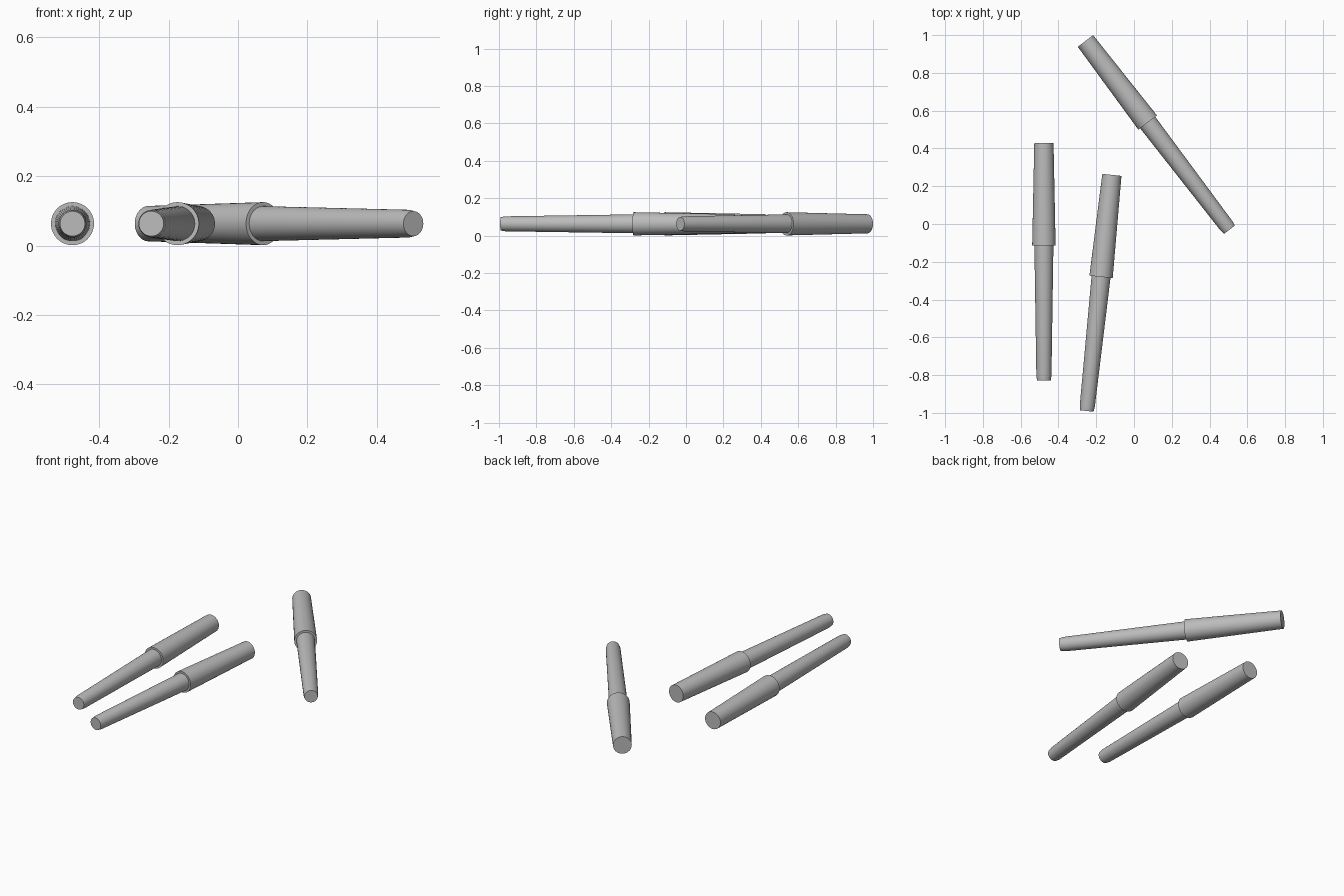
import bpy, bmesh, math
from mathutils import Vector, Matrix

if "Cube" in bpy.data.objects:
    bpy.data.objects.remove(bpy.data.objects["Cube"], do_unlink=True)

grey = bpy.data.materials.new("plain_grey")
grey.use_nodes = True
grey.diffuse_color = (0.5, 0.5, 0.5, 1)
grey.node_tree.nodes["Principled BSDF"].inputs["Base Color"].default_value = (0.5, 0.5, 0.5, 1)

SIDES = 48
HEIGHT = 0.063   # height of the pen axis
LENGTH = 1.257

# (radius, distance from the cap end)
CAP = [(0.051, 0), (0.062, 0.543)]
BARREL = [(0.051, 0.5), (0.04, LENGTH - 0.025), (0.036, LENGTH)]


def lathe(name, profile, matrix):
    """Closed solid of revolution along local z."""
    bm = bmesh.new()
    rings = []
    for r, d in profile:
        rings.append([bm.verts.new((r * math.cos(a), r * math.sin(a), d))
                      for a in (2 * math.pi * i / SIDES for i in range(SIDES))])
    for low, high in zip(rings, rings[1:]):
        for i in range(SIDES):
            j = (i + 1) % SIDES
            bm.faces.new((low[i], low[j], high[j], high[i]))
    bm.faces.new(rings[0][::-1])
    bm.faces.new(rings[-1])
    mesh = bpy.data.meshes.new(name)
    bm.to_mesh(mesh)
    bm.free()
    mesh.materials.append(grey)
    obj = bpy.data.objects.new(name, mesh)
    obj.matrix_world = matrix
    bpy.context.collection.objects.link(obj)
    bpy.ops.object.select_all(action='DESELECT')
    obj.select_set(True)
    bpy.context.view_layer.objects.active = obj
    bpy.ops.object.shade_smooth_by_angle(angle=math.radians(15))


# Three capped pens: cap end point and tip point on the ground plane
PENS = {
    "right_pen": ((-0.477, 0.428), (-0.477, -0.829)),
    "middle_pen": ((-0.117, 0.26), (-0.25, -0.99)),
    "left_pen": ((-0.257, 0.969), (0.505, -0.03)),
}
for name, (end, tip) in PENS.items():
    start = Vector((*end, HEIGHT))
    axis = Vector((*tip, HEIGHT)) - start
    matrix = Matrix.Translation(start) @ axis.to_track_quat('Z', 'Y').to_matrix().to_4x4()
    lathe(name + "_cap", CAP, matrix)
    lathe(name + "_barrel", BARREL, matrix)
